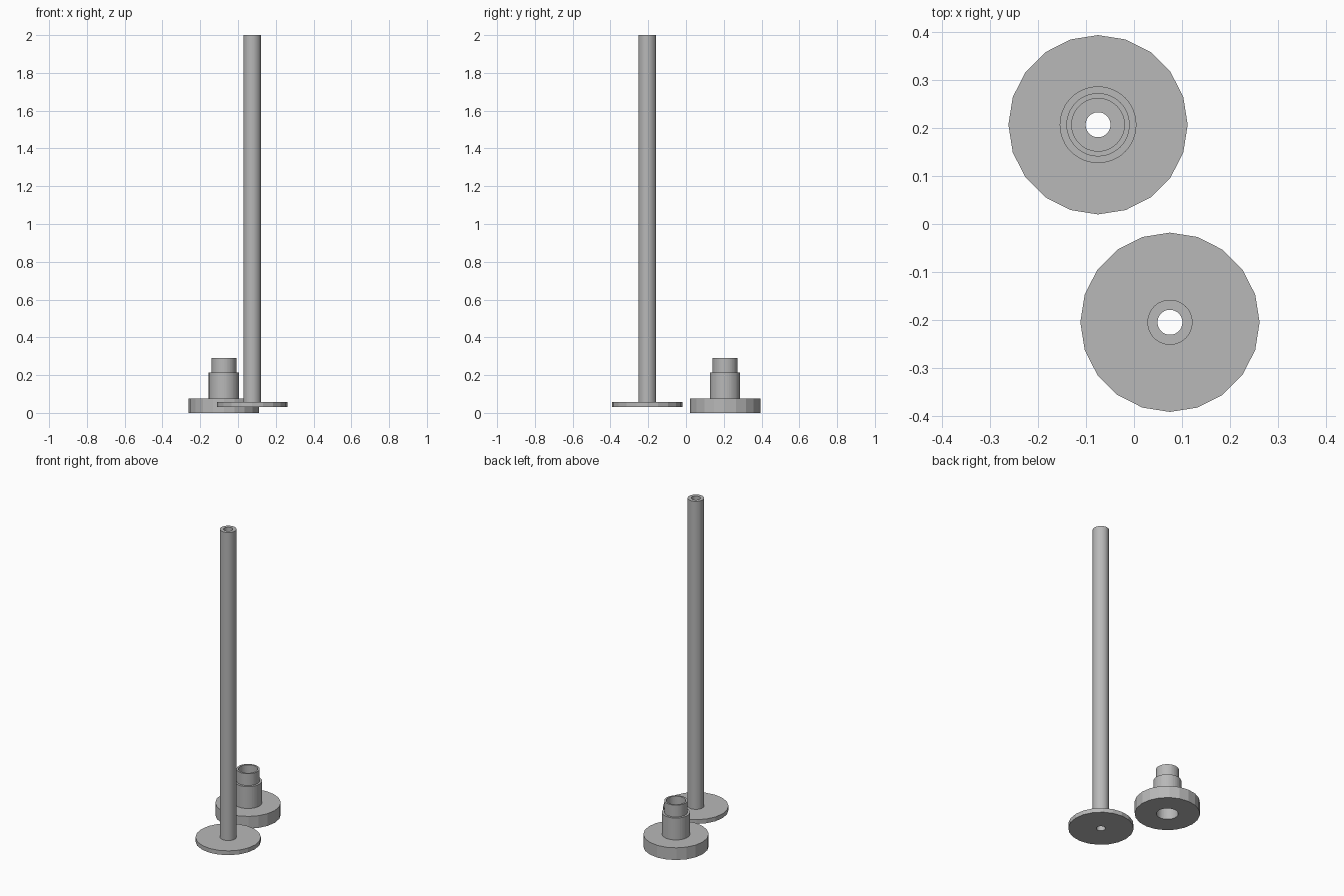
import bpy
import bmesh
from math import cos, sin, tau

cube = bpy.data.objects.get("Cube")
if cube:
    bpy.data.objects.remove(cube, do_unlink=True)

# Single grey material
grey = bpy.data.materials.new("plain grey")
grey.use_nodes = True
COLOUR = (0.48, 0.48, 0.48, 1)
grey.diffuse_color = COLOUR
grey.node_tree.nodes["Principled BSDF"].inputs["Base Color"].default_value = COLOUR

HUB = (-0.075, 0.207)
ROD = (0.075, -0.205)
FLANGE_RADIUS = 0.187
HOLE = 0.026
SOCKET = 0.062


def lathe(name, centre, profile, sides):
    """Turn an open (radius, height) profile around a vertical axis."""
    bm = bmesh.new()
    rings = []
    for r, z in profile:
        rings.append([bm.verts.new((r * cos(tau * i / sides), r * sin(tau * i / sides), z))
                      for i in range(sides)])
    for low, high in zip(rings, rings[1:]):
        for i in range(sides):
            j = (i + 1) % sides
            bm.faces.new((low[i], low[j], high[j], high[i]))
    return finish(name, bm, centre)


def finish(name, bm, centre):
    mesh = bpy.data.meshes.new(name)
    bm.to_mesh(mesh)
    bm.free()
    mesh.materials.append(grey)
    obj = bpy.data.objects.new(name, mesh)
    obj.location = (*centre, 0)
    bpy.context.collection.objects.link(obj)
    return obj


def cylinder(name, centre, radius, bottom, top, sides):
    """Closed cylinder with a corner on the x axis."""
    bm = bmesh.new()
    ring = [bm.verts.new((radius * cos(tau * i / sides), radius * sin(tau * i / sides), bottom))
            for i in range(sides)]
    base = bm.faces.new(ring)
    cap = bmesh.ops.extrude_face_region(bm, geom=[base])
    for v in cap["geom"]:
        if isinstance(v, bmesh.types.BMVert):
            v.co.z = top
    bmesh.ops.recalc_face_normals(bm, faces=bm.faces)
    return finish(name, bm, centre)


def drilled_disc(name, centre, bottom, top, hole):
    """Twenty-sided disc with a round hole through it."""
    disc = cylinder(name, centre, FLANGE_RADIUS, bottom, top, 20)
    cutter = cylinder("hole_cutter", centre, hole, bottom - 0.1, top + 0.1, 48)
    cutter.hide_render = True
    cut = disc.modifiers.new("hole", "BOOLEAN")
    cut.operation = "DIFFERENCE"
    cut.solver = "EXACT"
    cut.object = cutter
    bpy.context.view_layer.objects.active = disc
    bpy.ops.object.modifier_apply(modifier=cut.name)
    bpy.data.objects.remove(cutter, do_unlink=True)
    return disc


# Hub: thick flange below a stepped, bored collar
drilled_disc("hub_flange", HUB, 0, 0.077, SOCKET)
lathe("hub_collar", HUB, [
    (0.08, 0.077), (0.08, 0.215), (0.066, 0.215), (0.066, 0.29),
    (0.055, 0.29), (0.055, 0.2), (HOLE, 0.2), (HOLE, 0.165),
    (SOCKET, 0.165), (SOCKET, 0.077)], 48)

# Rod: thin foot disc carrying a long tube
drilled_disc("rod_foot", ROD, 0.03, 0.057, HOLE)
lathe("rod_tube", ROD, [(0.047, 0.057), (0.047, 2), (HOLE, 2), (HOLE, 0.057)], 48)
